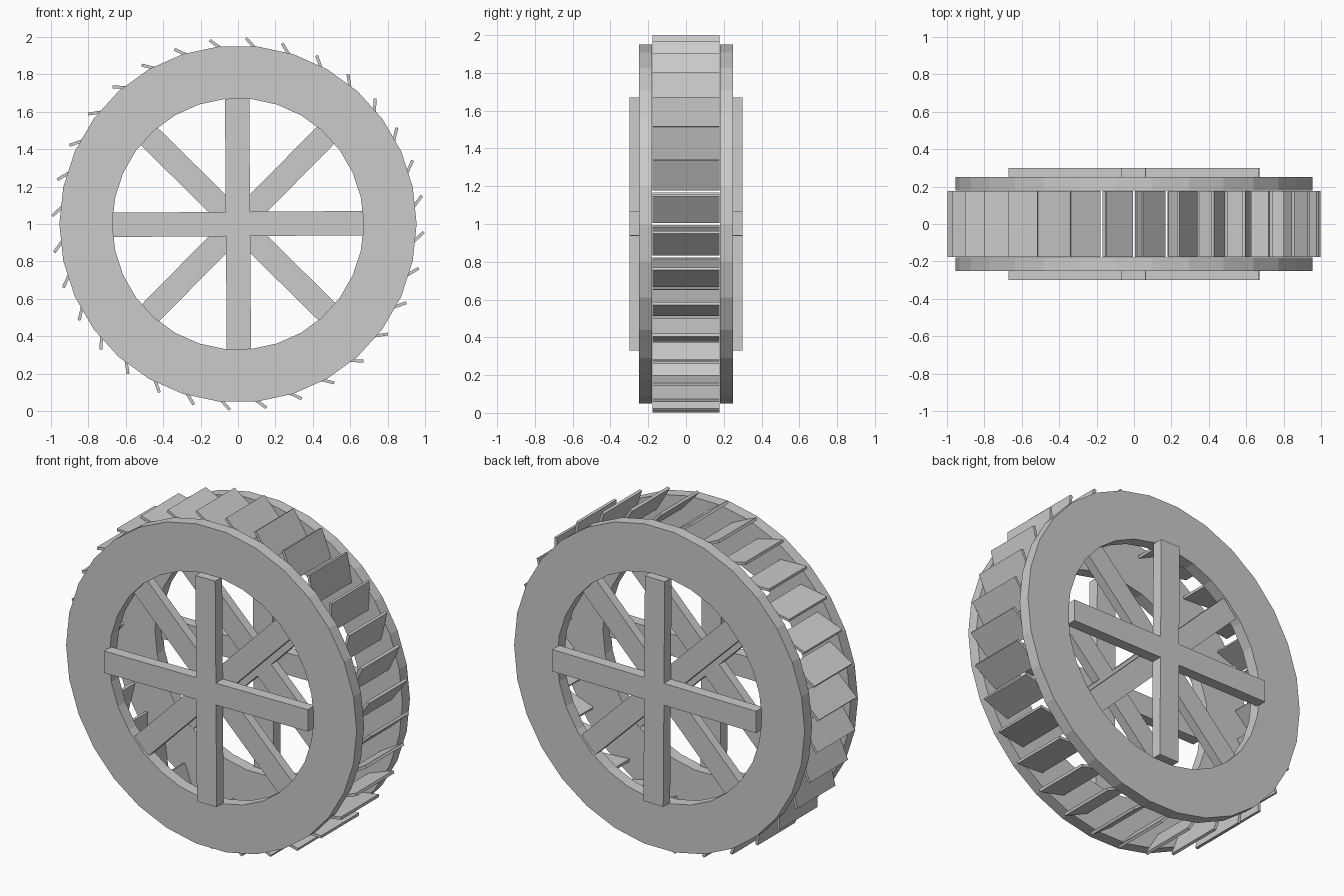
import bpy
import bmesh
from math import radians, sin, cos, pi
from mathutils import Matrix

if "Cube" in bpy.data.objects:
    bpy.data.objects.remove(bpy.data.objects["Cube"])

CENTRE = Matrix.Translation((0, 0, 1.0))


def finish(name, bm):
    bmesh.ops.recalc_face_normals(bm, faces=bm.faces)
    mesh = bpy.data.meshes.new(name)
    bm.to_mesh(mesh)
    bm.free()
    obj = bpy.data.objects.new(name, mesh)
    bpy.context.collection.objects.link(obj)
    return obj


def add_box(bm, size, matrix):
    bmesh.ops.create_cube(bm, size=1, matrix=CENTRE @ matrix @ Matrix.Diagonal((*size, 1)))


def spin(degrees):
    # Positive turns +x towards +z
    return Matrix.Rotation(radians(-degrees), 4, 'Y')


def rim(name, y0, y1, outer=0.955, inner=0.672, sides=30):
    bm = bmesh.new()
    section = [(outer, y0), (outer, y1), (inner, y1), (inner, y0)]
    loops = [[bm.verts.new((r * cos(2 * pi * i / sides), y, 1 + r * sin(2 * pi * i / sides)))
              for r, y in section] for i in range(sides)]
    for i in range(sides):
        a, b = loops[i], loops[(i + 1) % sides]
        for k in range(4):
            n = (k + 1) % 4
            bm.faces.new((a[k], a[n], b[n], b[k]))
    return finish(name, bm)


def spokes(name, angles, y0, y1, length):
    bm = bmesh.new()
    for a in angles:
        add_box(bm, (length, y1 - y0, 0.13),
                spin(a) @ Matrix.Translation((0, (y0 + y1) / 2, 0)))
    return finish(name, bm)


# Rims and two layers of spokes on each side
for side, s in (("front", -1), ("back", 1)):
    def span(a, b):
        return sorted((s * a, s * b))
    rim(side + "_rim", *span(0.18, 0.25))
    spokes(side + "_cross_spokes", (0.4, 90.4), *span(0.235, 0.30), 1.34)
    spokes(side + "_diagonal_spokes", (45.4, 135.4), *span(0.181, 0.235), 1.35)

# Slanted paddles around the wheel
bm = bmesh.new()
COUNT, LENGTH = 32, 0.175
for i in range(COUNT):
    tip = spin(87.5 + 360 * i / COUNT) @ Matrix.Translation((0.994, 0, 0))
    add_box(bm, (LENGTH, 0.355, 0.016),
            tip @ spin(45) @ Matrix.Translation((-LENGTH / 2, 0, 0)))
finish("paddles", bm)
